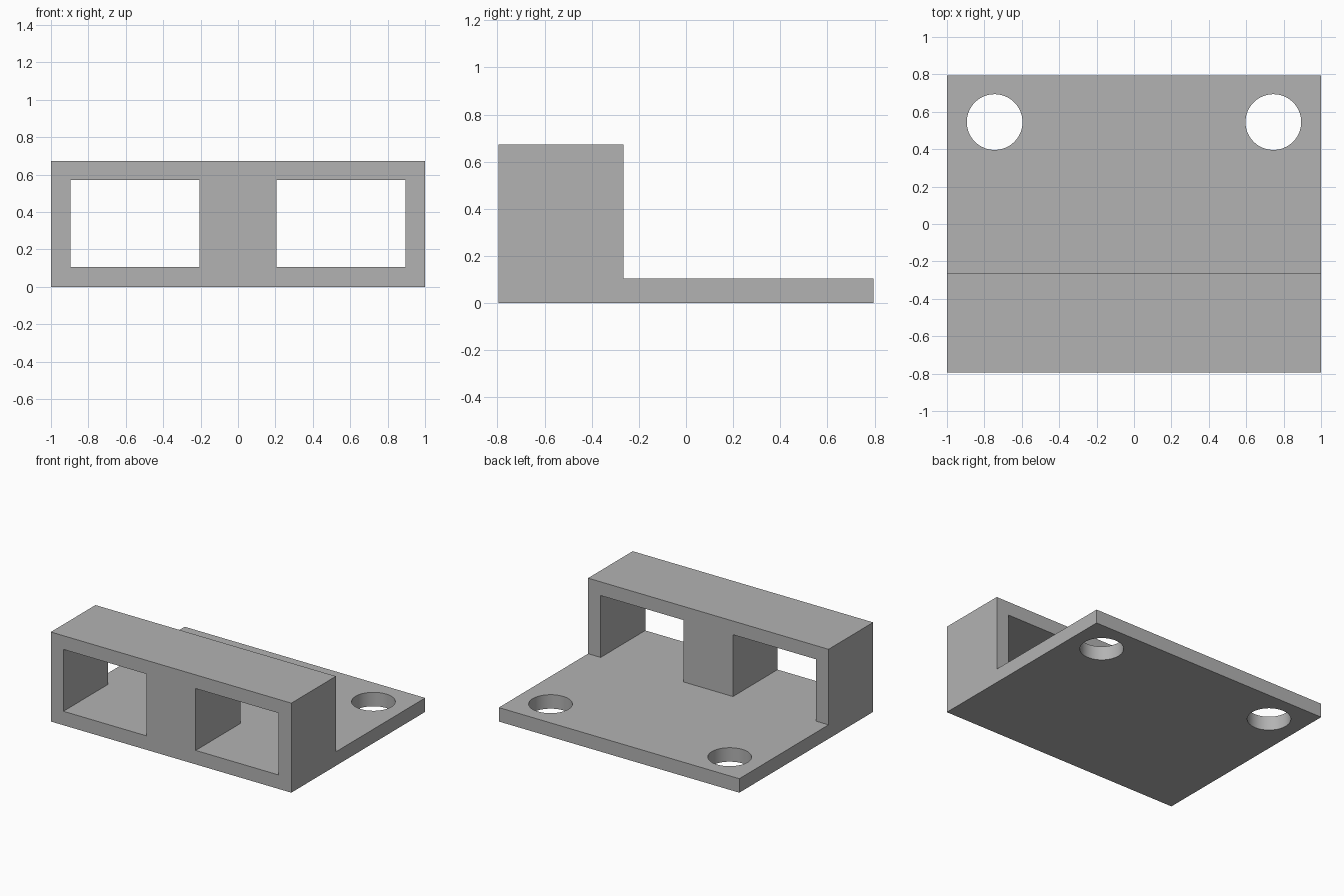
import bpy, bmesh
from mathutils import Matrix

default = bpy.data.objects.get("Cube")
if default:
    bpy.data.objects.remove(default, do_unlink=True)

PLATE = 0.105          # base plate thickness
HEIGHT = 0.673
DEPTH = 0.795          # half depth
FRAME_BACK = -0.265

grey = bpy.data.materials.new("plain grey")
grey.use_nodes = True
colour = (0.45, 0.45, 0.45, 1)
grey.diffuse_color = colour
grey.node_tree.nodes["Principled BSDF"].inputs["Base Color"].default_value = colour


def add_object(name, bm):
    bmesh.ops.recalc_face_normals(bm, faces=bm.faces)
    mesh = bpy.data.meshes.new(name)
    bm.to_mesh(mesh)
    bm.free()
    mesh.materials.append(grey)
    obj = bpy.data.objects.new(name, mesh)
    bpy.context.collection.objects.link(obj)
    return obj


def box(name, low, high):
    bm = bmesh.new()
    bmesh.ops.create_cube(bm, size=1)
    for v in bm.verts:
        v.co = [h if c > 0 else l for c, l, h in zip(v.co, low, high)]
    return add_object(name, bm)


def cylinder(name, x, y, radius):
    bm = bmesh.new()
    bmesh.ops.create_cone(bm, cap_ends=True, segments=64, radius1=radius,
                          radius2=radius, depth=1,
                          matrix=Matrix.Translation((x, y, 0)))
    return add_object(name, bm)


# Bracket body: L-shaped side profile extruded across the width
profile = [(-DEPTH, 0), (DEPTH, 0), (DEPTH, PLATE), (FRAME_BACK, PLATE),
           (FRAME_BACK, HEIGHT), (-DEPTH, HEIGHT)]
bm = bmesh.new()
side = bm.faces.new([bm.verts.new((-1, y, z)) for y, z in profile])
extruded = bmesh.ops.extrude_face_region(bm, geom=[side])["geom"]
bmesh.ops.translate(bm, vec=(2, 0, 0),
                    verts=[g for g in extruded if isinstance(g, bmesh.types.BMVert)])
body = add_object("mounting_bracket", bm)

# Two window openings through the frame and two screw holes in the plate
cutters = []
for label, s in (("left", 1), ("right", -1)):
    x0, x1 = sorted((s * 0.205, s * 0.895))
    cutters.append(box(label + "_window_cutter", (x0, -1, PLATE), (x1, 0, 0.57)))
    cutters.append(cylinder(label + "_hole_cutter", s * 0.745, 0.545, 0.149))

for cutter in cutters:
    cutter.hide_render = True
    mod = body.modifiers.new(cutter.name, "BOOLEAN")
    mod.operation = "DIFFERENCE"
    mod.solver = "EXACT"
    mod.object = cutter

# Apply the cuts, then drop the cutters
bpy.context.view_layer.objects.active = body
body.select_set(True)
for mod in list(body.modifiers):
    bpy.ops.object.modifier_apply(modifier=mod.name)
for cutter in cutters:
    bpy.data.objects.remove(cutter, do_unlink=True)

# Round hole walls shade smooth, all corners stay sharp
bpy.ops.object.shade_smooth_by_angle(angle=0.5)
